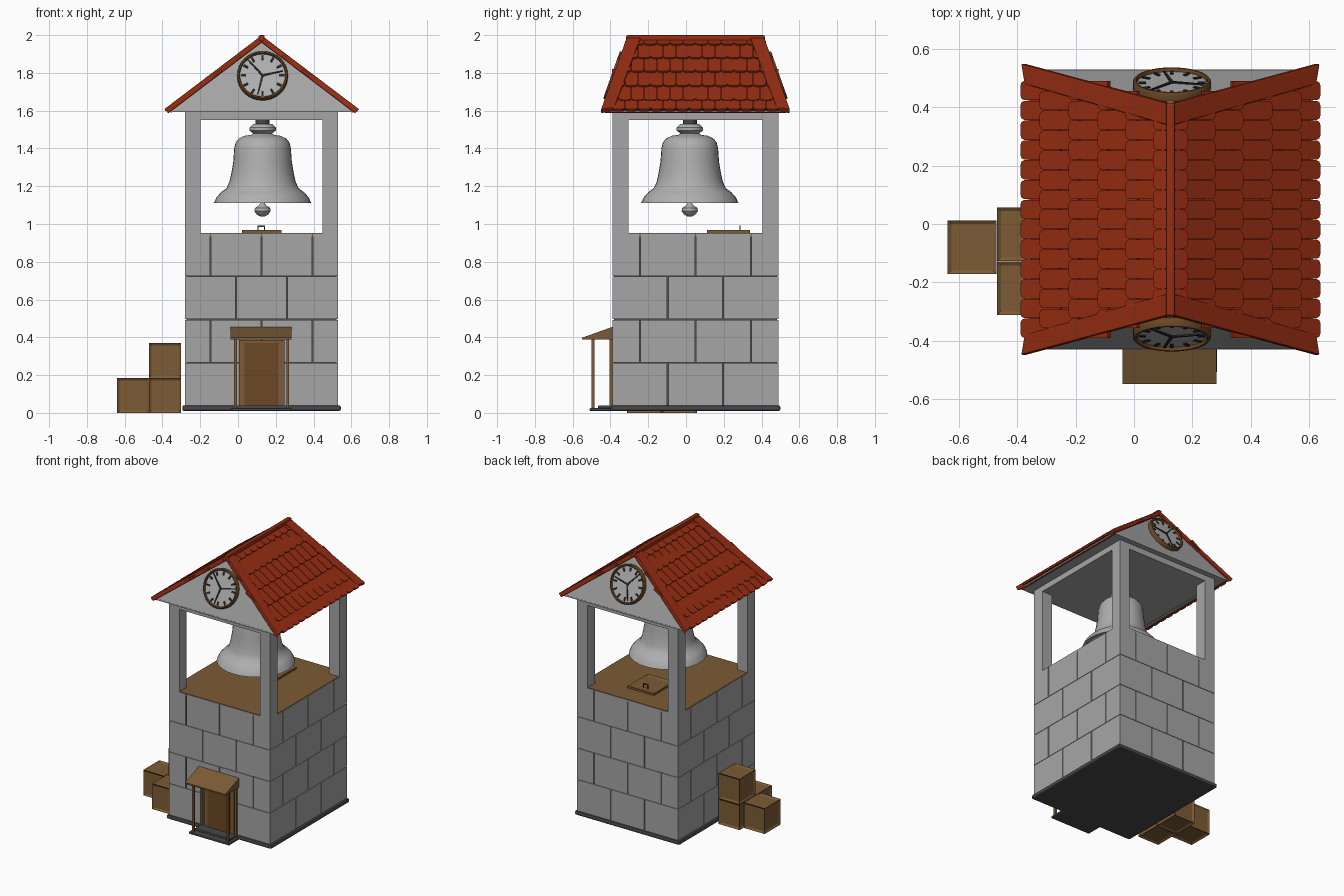
import bpy, bmesh, math
from mathutils import Vector, Matrix

cube = bpy.data.objects.get("Cube")
if cube:
    bpy.data.objects.remove(cube, do_unlink=True)

CX, CY = 0.125, 0.05            # tower centre
HX, HY = 0.405, 0.44            # tower half sizes


def material(name, *rgb):
    m = bpy.data.materials.new(name)
    m.use_nodes = True
    m.diffuse_color = (*rgb, 1)
    m.node_tree.nodes["Principled BSDF"].inputs["Base Color"].default_value = (*rgb, 1)
    return m


stone = material("stone grey", 0.38, 0.38, 0.38)
mortar = material("mortar grey", 0.08, 0.08, 0.08)
metal = material("bell metal", 0.43, 0.43, 0.43)
slate = material("dark slate", 0.065, 0.065, 0.07)
wood = material("wood brown", 0.2, 0.105, 0.036)
rim_brown = material("rim brown", 0.15, 0.065, 0.018)
tile_red = material("tile red", 0.31, 0.026, 0.006)
black = material("clock black", 0.02, 0.02, 0.022)


def finish(name, bm, mat, bevel=0, smooth=False):
    bmesh.ops.recalc_face_normals(bm, faces=bm.faces)
    mesh = bpy.data.meshes.new(name)
    bm.to_mesh(mesh)
    bm.free()
    mesh.materials.append(mat)
    ob = bpy.data.objects.new(name, mesh)
    bpy.context.collection.objects.link(ob)
    if bevel:
        mod = ob.modifiers.new("Bevel", "BEVEL")
        mod.width, mod.segments = bevel, 2
    if smooth:
        bpy.ops.object.select_all(action="DESELECT")
        ob.select_set(True)
        bpy.context.view_layer.objects.active = ob
        bpy.ops.object.shade_smooth_by_angle(angle=math.radians(40))
    return ob


def loft(bm, lower, upper):
    """Closed solid between two matching outlines."""
    a = [bm.verts.new(p) for p in lower]
    b = [bm.verts.new(p) for p in upper]
    bm.faces.new(a)
    bm.faces.new(b)
    for i in range(len(a)):
        j = (i + 1) % len(a)
        bm.faces.new((a[i], a[j], b[j], b[i]))


def add_box(bm, x0, x1, y0, y1, z0, z1):
    rect = [(x0, y0), (x1, y0), (x1, y1), (x0, y1)]
    loft(bm, [(*p, z0) for p in rect], [(*p, z1) for p in rect])


def box(name, mat, *dims, bevel=0):
    bm = bmesh.new()
    add_box(bm, *dims)
    return finish(name, bm, mat, bevel)


def lathe(name, mat, profile, x, y, n=32):
    bm = bmesh.new()
    rings = [[bm.verts.new((x + r * math.cos(math.tau * i / n), y + r * math.sin(math.tau * i / n), z))
              for i in range(n)] for r, z in profile]
    for a, b in zip(rings, rings[1:]):
        for i in range(n):
            j = (i + 1) % n
            bm.faces.new((a[i], a[j], b[j], b[i]))
    bm.faces.new(rings[0])
    bm.faces.new(rings[-1])
    return finish(name, bm, mat, smooth=True)


# Foundation and wall core
box("foundation", slate, CX - 0.42, CX + 0.42, CY - 0.45, CY + 0.45, 0.01, 0.04, bevel=0.01)
box("wall_core", mortar, CX - HX + 0.008, CX + HX - 0.008, CY - HY + 0.008, CY + HY - 0.008, 0.03, 0.942)

# Stone courses, joints at thirds and shifted on every second row
bm = bmesh.new()
gap, deep = 0.003, 0.03
for row in range(4):
    z0, z1 = 0.036 + row * 0.2285 + gap, 0.036 + (row + 1) * 0.2285
    steps = [-1.5, -0.5, 0.5, 1.5] if row % 2 == 0 else [-1.5, -1, 0, 1, 1.5]
    for a, b in zip(steps, steps[1:]):
        ga, gb = (gap if abs(a) < 1.5 else 0), (gap if abs(b) < 1.5 else 0)
        for s in (-1, 1):
            w = HX * 2 / 3
            ys = sorted((CY + s * HY, CY + s * (HY - deep)))
            add_box(bm, CX + a * w + ga, CX + b * w - gb, *ys, z0, z1)
            w = HY * 2 / 3
            xs = sorted((CX + s * HX, CX + s * (HX - deep)))
            add_box(bm, *xs, CY + a * w + (ga or deep), CY + b * w - (gb or deep), z0, z1)
finish("stone_blocks", bm, stone)

# Belfry floor, trapdoor and posts
box("belfry_floor", wood, CX - HX + 0.003, CX + HX - 0.003, CY - HY + 0.003, CY + HY - 0.003, 0.935, 0.953)
trap = bmesh.new()
add_box(trap, 0.02, 0.23, 0.11, 0.34, 0.95, 0.967)
trap.normal_update()
bmesh.ops.inset_individual(trap, faces=[f for f in trap.faces if abs(f.normal.z) > 0.9], thickness=0.018, depth=0)
top = max(trap.faces, key=lambda f: f.calc_center_median().z - f.calc_area() * 0.001)
for f in trap.faces:
    if f.calc_area() > 0.02 and f.calc_center_median().z > 0.96:
        bmesh.ops.translate(trap, verts=f.verts, vec=(0, 0, -0.008))
finish("trapdoor", trap, wood)
bm = bmesh.new()
for x in (0.103, 0.137):
    add_box(bm, x, x + 0.006, 0.283, 0.289, 0.955, 0.99)
add_box(bm, 0.103, 0.143, 0.283, 0.289, 0.985, 0.992)
finish("trapdoor_handle", bm, slate)
for sx, xn in ((-1, "right"), (1, "left")):
    for sy, yn in ((-1, "front"), (1, "back")):
        xs = sorted((CX + sx * HX, CX + sx * (HX - 0.082)))
        ys = sorted((CY + sy * HY, CY + sy * (HY - 0.085)))
        box(f"post_{yn}_{xn}", stone, *xs, *ys, 0.945, 1.56)
box("ceiling", stone, CX - HX, CX + HX, CY - HY, CY + HY, 1.55, 1.6)

# Bell, hanger and clapper
BX, BY = 0.13, 0.02
lathe("bell", metal, [(0.05, 1.43), (0.12, 1.41), (0.14, 1.25), (0.19, 1.18), (0.235, 1.112), (0.258, 1.11),
                      (0.245, 1.14), (0.22, 1.168), (0.19, 1.19), (0.175, 1.225), (0.165, 1.27), (0.155, 1.33),
                      (0.15, 1.4), (0.143, 1.43), (0.125, 1.453), (0.095, 1.467), (0.06, 1.472), (0.05, 1.48),
                      (0.07, 1.495), (0.07, 1.51), (0.05, 1.53)], BX, BY)
lathe("bell_hanger", slate, [(0.037, 1.5), (0.037, 1.555)], BX, BY, 16)
lathe("clapper", metal, [(0.012, 1.04), (0.03, 1.05), (0.043, 1.068), (0.04, 1.085), (0.02, 1.098), (0.012, 1.11),
                         (0.012, 1.43)], BX, BY, 12)

# Roof body with inward leaning gables
bm = bmesh.new()
add_box(bm, CX - 0.49, CX + 0.49, CY - 0.48, CY + 0.48, 1.592, 1.602)
loft(bm, [(CX - 0.475, CY - 0.48, 1.6), (CX + 0.475, CY - 0.48, 1.6), (CX, CY - 0.352, 1.962)],
     [(CX - 0.475, CY + 0.48, 1.6), (CX + 0.475, CY + 0.48, 1.6), (CX, CY + 0.352, 1.962)])
finish("gable_body", bm, stone)

# Roof slopes: u runs from ridge to eave, h is height off the slope
SLOPE = Vector((0.495, 0, -0.375))
LEN = SLOPE.length


def on_slope(side, u, y, h):
    d = SLOPE.normalized()
    return (CX + side * (d.x * u - d.z * h), CY + y, 1.967 + d.z * u + d.x * h)


def half_depth(u):
    return 0.365 + 0.135 * u / LEN


for side, name in ((-1, "right"), (1, "left")):
    def slab(bm, outline, h0, h1):
        loft(bm, [on_slope(side, u, y, h0(u)) for u, y in outline],
             [on_slope(side, u, y, h1(u)) for u, y in outline])

    bm = bmesh.new()
    e = half_depth(LEN) - 0.02
    slab(bm, [(0, -0.35), (LEN - 0.01, -e), (LEN - 0.01, e), (0, 0.35)], lambda u: -0.012, lambda u: 0)
    finish(f"roof_sheet_{name}", bm, tile_red)

    # Overlapping tiles with rounded lower corners
    bm = bmesh.new()
    w, r = 0.034, 0.016
    for row, off in enumerate((0.5, 0.435, 0.335, 0.235, 0.14, 0.045)):
        u1 = off * LEN / 0.495
        u0 = max(u1 - 0.16, 0)
        for k in range(-8, 9):
            y = 2 * w * k + (w if row % 2 else 0)
            if abs(y) > half_depth(u1) - 0.045:
                continue
            v = w - 0.001
            tile = [(u0, y - v), (u1 - r, y - v), (u1 - r * 0.3, y - v + r * 0.3), (u1, y - v + r),
                    (u1, y + v - r), (u1 - r * 0.3, y + v - r * 0.3), (u1 - r, y + v), (u0, y + v)]
            lift = lambda u: 0.012 * (u - u0) / (u1 - u0)
            slab(bm, tile, lambda u: lift(u) - 0.002, lambda u: lift(u) + 0.013)
    finish(f"roof_tiles_{name}", bm, tile_red)

    # Rake boards
    bm = bmesh.new()
    for s in (-1, 1):
        a, b = half_depth(0), half_depth(LEN)
        slab(bm, [(0, s * a), (LEN + 0.005, s * b), (LEN - 0.01, s * (b - 0.07)), (0, s * (a - 0.075))],
             lambda u: -0.005, lambda u: 0.025)
    finish(f"rake_boards_{name}", bm, tile_red, bevel=0.005)
box("ridge_cap", tile_red, CX - 0.016, CX + 0.016, CY - 0.367, CY + 0.367, 1.965, 2.0, bevel=0.008)

# Clocks on both gables, the back one mirrored
tilt = math.atan2(0.128, 0.362)
s, c = math.sin(tilt), math.cos(tilt)
front = Matrix(((1, 0, 0, 0.13), (0, s, -c, CY - 0.416), (0, c, s, 1.78), (0, 0, 0, 1)))
flip = Matrix.Translation((0, CY, 0)) @ Matrix.Scale(-1, 4, (0, 1, 0)) @ Matrix.Translation((0, -CY, 0))


def circle(r, z, n=32):
    return [(r * math.cos(math.tau * i / n), r * math.sin(math.tau * i / n), z) for i in range(n)]


def bar(bm, angle, r0, r1, w0, w1, z):
    rot = Matrix.Rotation(angle, 3, "Z")
    pts = [(r0, -w0), (r1, -w1), (r1, w1), (r0, w0)]
    loft(bm, [rot @ Vector((*p, z)) for p in pts], [rot @ Vector((*p, z + 0.005)) for p in pts])


for name, mat4 in (("front", front), ("back", flip @ front)):
    bm = bmesh.new()
    loops = [[bm.verts.new(p) for p in circle(r, z)] for r, z in
             ((0.134, 0), (0.134, 0.025), (0.13, 0.03), (0.123, 0.03), (0.12, 0.025), (0.12, 0))]
    for a, b in zip(loops, loops[1:] + loops[:1]):
        for i in range(32):
            j = (i + 1) % 32
            bm.faces.new((a[i], a[j], b[j], b[i]))
    bm.transform(mat4)
    finish(f"clock_rim_{name}", bm, rim_brown, smooth=True)
    bm = bmesh.new()
    loft(bm, circle(0.122, 0), circle(0.122, 0.018))
    bm.transform(mat4)
    finish(f"clock_face_{name}", bm, metal)
    bm = bmesh.new()
    for i in range(12):
        bar(bm, math.tau * i / 12, 0.088, 0.115, 0.006, 0.006, 0.017)
    for x, y in ((-0.08, 0.09), (0.108, 0.025), (-0.026, -0.108)):
        bar(bm, math.atan2(y, x), -0.008, math.hypot(x, y), 0.006, 0.003, 0.02)
    bm.transform(mat4)
    finish(f"clock_marks_{name}", bm, black)

# Porch: step, posts, wedge roof and door
box("porch_step_lower", slate, -0.04, 0.285, -0.51, -0.38, 0.01, 0.025, bevel=0.005)
box("porch_step_upper", slate, -0.02, 0.265, -0.465, -0.38, 0.02, 0.04, bevel=0.005)
for x, n in ((-0.02, "right"), (0.256, "left")):
    box(f"porch_post_{n}", wood, x, x + 0.015, -0.5, -0.484, 0.02, 0.392)
    box(f"door_jamb_{n}", wood, x, x + 0.015, -0.405, -0.385, 0.03, 0.392)
bm = bmesh.new()
side = [(-0.55, 0.388), (-0.385, 0.388), (-0.385, 0.457), (-0.55, 0.398)]
loft(bm, [(-0.04, *p) for p in side], [(0.283, *p) for p in side])
finish("porch_roof", bm, wood)
box("door_frame", wood, 0.005, 0.245, -0.398, -0.385, 0.035, 0.385)
box("door_panel", rim_brown, 0.035, 0.215, -0.402, -0.39, 0.04, 0.37)

# Crates with recessed panels
crates = [(-0.64, -0.172, 0), (-0.47, -0.313, 0), (-0.47, -0.127, 0), (-0.47, -0.127, 0.186)]
for i, (x, y, z) in enumerate(crates):
    bm = bmesh.new()
    add_box(bm, x, x + 0.168, y, y + 0.184, z, z + 0.184)
    bmesh.ops.recalc_face_normals(bm, faces=bm.faces)
    bmesh.ops.inset_individual(bm, faces=bm.faces[:], thickness=0.018, depth=-0.008)
    finish(f"crate_{i + 1}", bm, wood)
